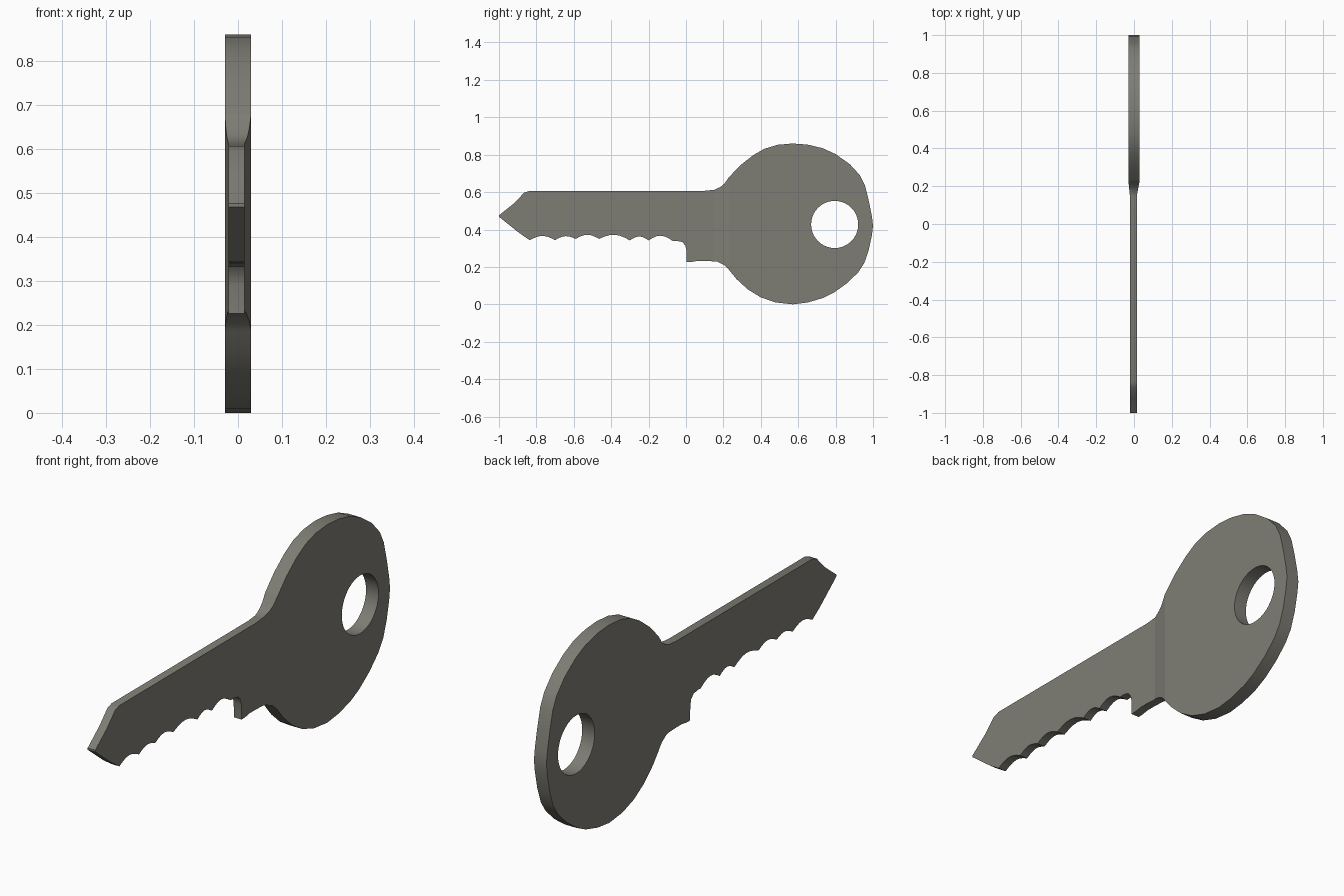
import bpy, bmesh, math

if "Cube" in bpy.data.objects:
    bpy.data.objects.remove(bpy.data.objects["Cube"])

# Outline in (y, z): bow of the key, clockwise from the top of the shank
bow = [(0.10, .607), (0.15, .612), (0.185, .628), (0.205, .645), (0.23, .68), (0.29, .743),
       (0.36, .798), (0.42, .832), (0.49, .853), (0.57, .86), (0.65, .854), (0.73, .835),
       (0.80, .803), (0.875, .75), (0.93, .69), (0.957, .635), (0.978, .55), (0.994, .47),
       (1.0, .42), (0.994, .37), (0.977, .29), (0.953, .22), (0.92, .17), (0.86, .112),
       (0.79, .062), (0.73, .033), (0.65, .01), (0.57, 0), (0.48, .01), (0.40, .037),
       (0.33, .08), (0.27, .135), (0.225, .19), (0.205, .21), (0.165, .229)]
# Shoulder stop below the shank
shoulder = [(0.10, .232), (0.06, .232), (0.03, .227), (0.003, .226), (0.002, .29),
            (-0.004, .315), (-0.02, .333), (-0.05, .339)]
# Pointed tip
tip = [(-0.89, .38), (-1.0, .468), (-1.0, .476), (-0.92, .54), (-0.865, .597), (-0.835, .607)]
# Cusps between the scalloped cuts: (y, z, height of the next scallop)
cusps = [(-0.07, .338, .027), (-0.20, .342, .021), (-0.30, .342, .026), (-0.465, .35, .022),
         (-0.59, .35, .018), (-0.70, .343, .023), (-0.835, .343, 0)]


def scallops():
    pts = []
    for (y0, z0, h), (y1, z1, _) in zip(cusps, cusps[1:]):
        for i in range(6):
            t = i / 6
            pts.append((y0 + (y1 - y0) * t, z0 + (z1 - z0) * t + h * math.sin(math.pi * t)))
    return pts + [cusps[-1][:2]]


def add_loop(bm, pts):
    vs = [bm.verts.new((0, y, z)) for y, z in pts]
    return [bm.edges.new((vs[i - 1], vs[i])) for i in range(len(vs))]


# Flat key shape with its round keyring hole
bm = bmesh.new()
edges = add_loop(bm, bow + shoulder + scallops() + tip)
hole = [(0.795 + 0.126 * math.cos(a * math.tau / 40), 0.427 + 0.126 * math.sin(a * math.tau / 40))
        for a in range(40)]
edges += add_loop(bm, hole)
bmesh.ops.triangle_fill(bm, edges=edges, use_beauty=True)

# Cut lines where the thin blade flares into the thicker bow
for y in (0.15, 0.19, 0.23):
    bmesh.ops.bisect_plane(bm, geom=bm.verts[:] + bm.edges[:] + bm.faces[:],
                           plane_co=(0, y, 0), plane_no=(0, 1, 0))

# Thicken, then set each side by its distance along the key
res = bmesh.ops.extrude_face_region(bm, geom=bm.faces[:])
far = {v for v in res["geom"] if isinstance(v, bmesh.types.BMVert)}
for v in bm.verts:
    t = min(max((v.co.y - 0.15) / 0.08, 0), 1)
    v.co.x = 0.015 + 0.015 * t if v in far else -0.022 - 0.008 * t
bmesh.ops.recalc_face_normals(bm, faces=bm.faces[:])
mesh = bpy.data.meshes.new("key")
bm.to_mesh(mesh)
bm.free()

key = bpy.data.objects.new("key", mesh)
bpy.context.collection.objects.link(key)
metal = bpy.data.materials.new("dull grey metal")
metal.diffuse_color = (0.21, 0.205, 0.175, 1)
metal.use_nodes = True
metal.node_tree.nodes["Principled BSDF"].inputs["Base Color"].default_value = metal.diffuse_color
mesh.materials.append(metal)

# Smooth rim, flat sides
bpy.context.view_layer.objects.active = key
key.select_set(True)
bpy.ops.object.shade_smooth_by_angle(angle=math.radians(30))
for p in mesh.polygons:
    if abs(p.normal.x) > 0.7:
        p.use_smooth = False
